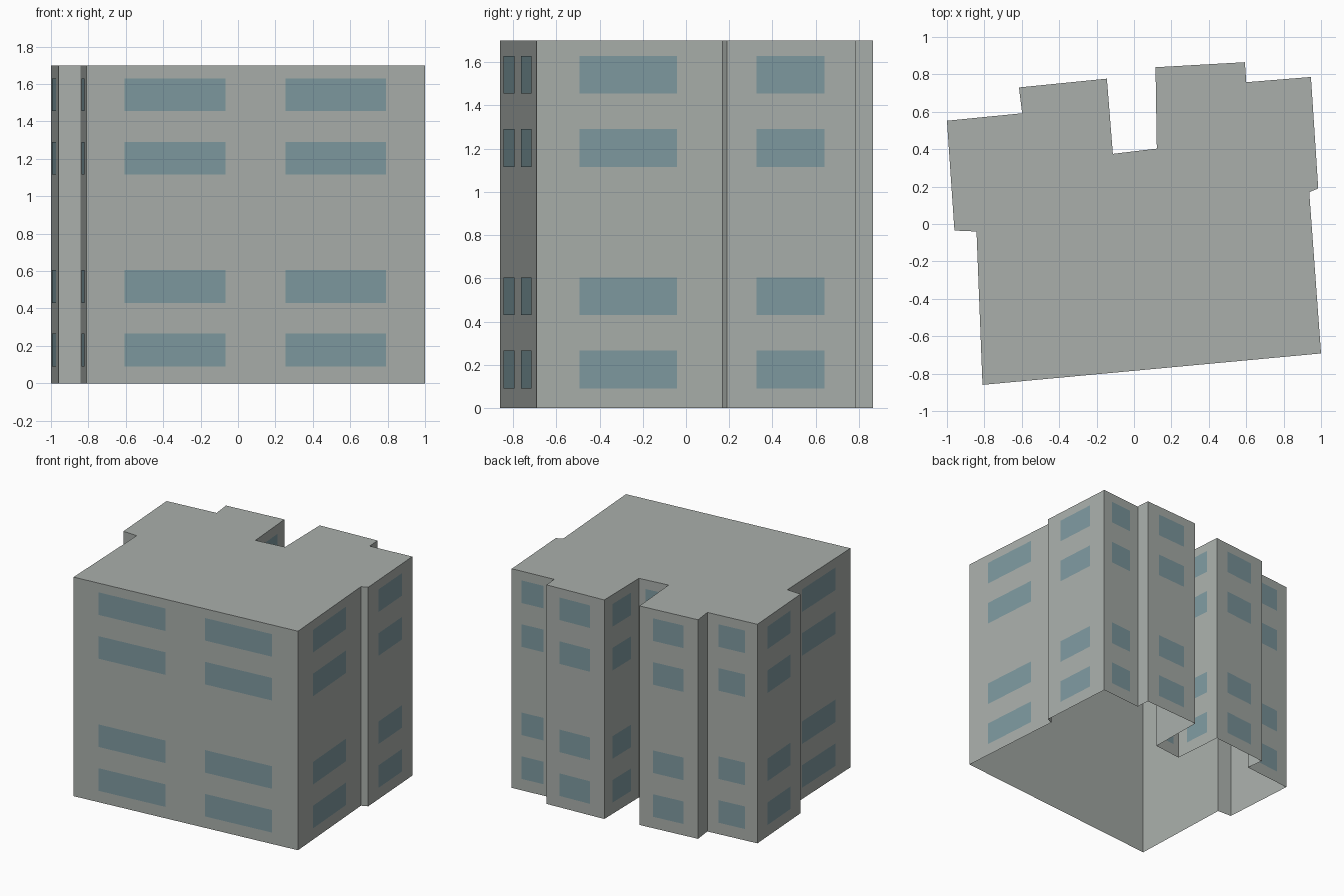
import bpy
import bmesh
from mathutils import Vector

cube = bpy.data.objects.get("Cube")
if cube:
    bpy.data.objects.remove(cube, do_unlink=True)

HEIGHT = 1.70
WINDOW_SILLS = (0.09, 0.43, 1.115, 1.455)
WINDOW_HEIGHT = 0.175
PLATE_GAP = 0.003


def make_material(name, color):
    mat = bpy.data.materials.new(name)
    mat.use_nodes = True
    mat.diffuse_color = color
    mat.node_tree.nodes["Principled BSDF"].inputs["Base Color"].default_value = color
    return mat


def make_object(name, bm, mat):
    mesh = bpy.data.meshes.new(name)
    bm.to_mesh(mesh)
    bm.free()
    mesh.materials.append(mat)
    obj = bpy.data.objects.new(name, mesh)
    bpy.context.collection.objects.link(obj)
    return obj


concrete = make_material("concrete grey", (0.40, 0.43, 0.407, 1))
glass = make_material("window blue grey", (0.21, 0.322, 0.352, 1))

# Footprint, counter-clockwise from the front corner
footprint = [Vector((x, y, 0)) for x, y in (
    (-0.81, -0.86), (1.0, -0.692), (0.937, 0.17), (0.985, 0.19),
    (0.946, 0.786), (0.6, 0.758), (0.593, 0.865), (0.115, 0.838),
    (0.122, 0.403), (-0.113, 0.375), (-0.145, 0.777), (-0.615, 0.73),
    (-0.598, 0.592), (-1.0, 0.552), (-0.96, -0.035), (-0.842, -0.04),
)]
walls = list(zip(footprint, footprint[1:] + footprint[:1]))

# Building shell: walls and flat roof, open underneath
bm = bmesh.new()
lower = [bm.verts.new(p) for p in footprint]
upper = [bm.verts.new(p + Vector((0, 0, HEIGHT))) for p in footprint]
for i in range(len(footprint)):
    j = (i + 1) % len(footprint)
    bm.faces.new((lower[i], lower[j], upper[j], upper[i]))
bm.faces.new(upper)
make_object("building_shell", bm, concrete)

# Windows: four rows on each wide wall, two columns on the widest
bm = bmesh.new()
for start, end in walls:
    span = end - start
    if span.length < 0.2:
        continue
    columns = ((0.112, 0.411), (0.587, 0.885)) if span.length > 1.2 else ((0.23, 0.755),)
    outward = Vector((span.y, -span.x, 0)).normalized() * PLATE_GAP
    for left, right in columns:
        a = start + span * left + outward
        b = start + span * right + outward
        for sill in WINDOW_SILLS:
            low = Vector((0, 0, sill))
            high = Vector((0, 0, sill + WINDOW_HEIGHT))
            bm.faces.new([bm.verts.new(p) for p in (a + low, b + low, b + high, a + high)])
make_object("windows", bm, glass)
